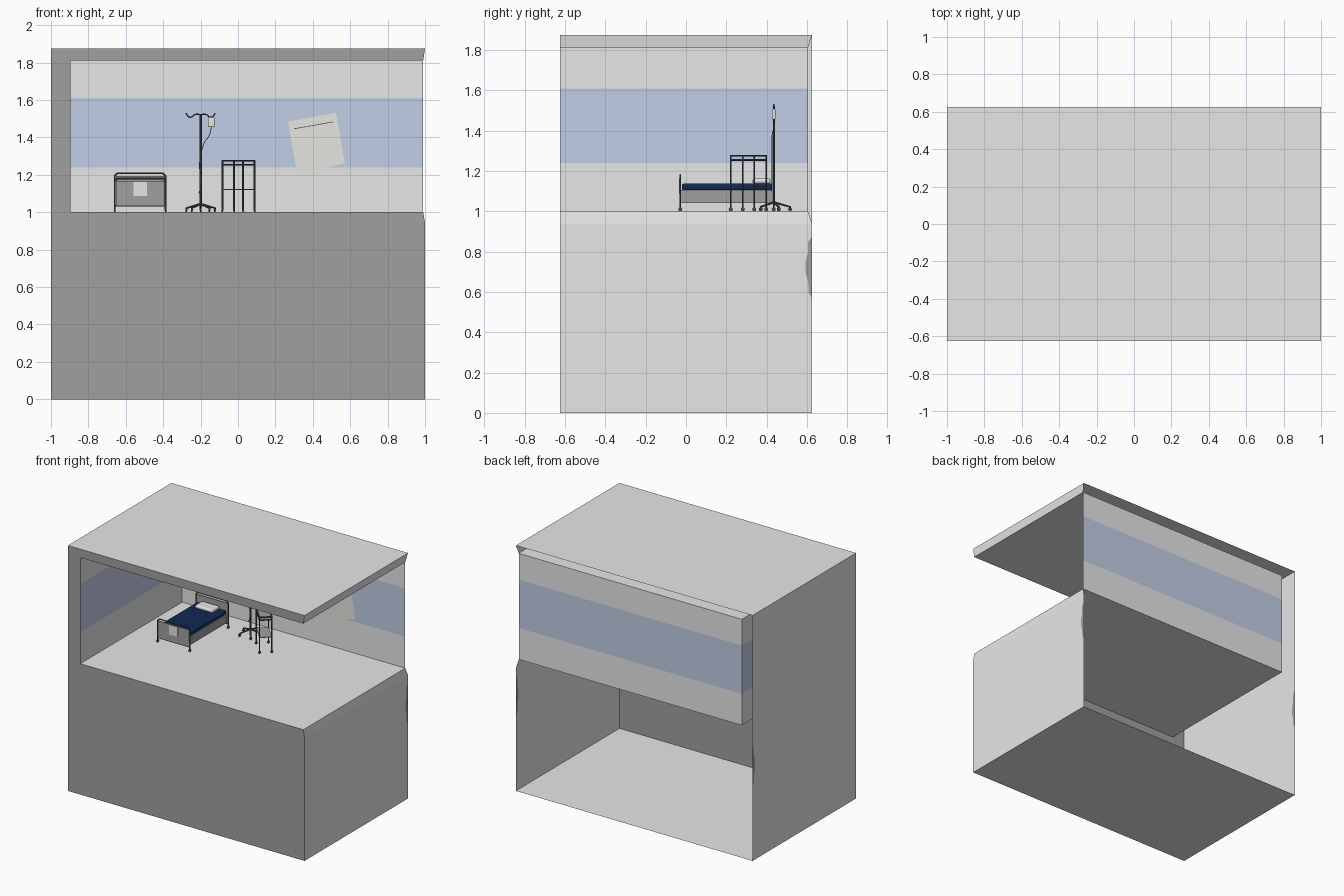
import bpy, math
from mathutils import Vector

if "Cube" in bpy.data.objects:
    bpy.data.objects.remove(bpy.data.objects["Cube"])


def material(name, rgb):
    m = bpy.data.materials.new(name)
    m.diffuse_color = (*rgb, 1)
    m.use_nodes = True
    m.node_tree.nodes["Principled BSDF"].inputs["Base Color"].default_value = m.diffuse_color
    return m


LIGHT = material("light_grey", (0.8, 0.8, 0.8))
DARK = material("mid_grey", (0.352, 0.352, 0.352))
STRIPE = material("pale_blue", (0.584, 0.67, 0.863))
BLUE = material("navy", (0.005, 0.022, 0.09))
METAL = material("dark_metal", (0.08, 0.085, 0.09))
PAPER = material("paper_white", (0.82, 0.81, 0.78))


def mesh(name, verts, faces, mats, idx=None):
    me = bpy.data.meshes.new(name)
    me.from_pydata(verts, [], faces)
    for m in mats:
        me.materials.append(m)
    for i, p in enumerate(me.polygons):
        p.material_index = idx[i] if idx else 0
    ob = bpy.data.objects.new(name, me)
    bpy.context.collection.objects.link(ob)
    return ob


def quad(name, pts, mat):
    return mesh(name, pts, [(0, 1, 2, 3)], [mat])


def box(name, lo, hi, mat, bevel=0):
    v = [(x, y, z) for x in (lo[0], hi[0]) for y in (lo[1], hi[1]) for z in (lo[2], hi[2])]
    f = [(0, 1, 3, 2), (4, 6, 7, 5), (0, 4, 5, 1), (2, 3, 7, 6), (0, 2, 6, 4), (1, 5, 7, 3)]
    ob = mesh(name, v, f, [mat])
    if bevel:
        b = ob.modifiers.new("round", 'BEVEL')
        b.width, b.segments = bevel, 3
    return ob


def tube(name, pts, r, mat=METAL, smooth=False):
    cu = bpy.data.curves.new(name, 'CURVE')
    cu.dimensions, cu.bevel_depth, cu.bevel_resolution = '3D', r, 1
    cu.use_fill_caps = True
    s = cu.splines.new('NURBS' if smooth else 'POLY')
    s.points.add(len(pts) - 1)
    for p, c in zip(s.points, pts):
        p.co = (*c, 1)
    if smooth:
        s.order_u, s.use_endpoint_u, s.resolution_u = 3, True, 4
    cu.materials.append(mat)
    ob = bpy.data.objects.new(name, cu)
    bpy.context.collection.objects.link(ob)
    return ob


def caster(name, x, y):
    bpy.ops.mesh.primitive_cylinder_add(vertices=10, radius=0.01, depth=0.008,
                                        location=(x, y, 1.01), rotation=(0, math.pi / 2, 0))
    ob = bpy.context.object
    ob.name = name
    ob.data.materials.append(METAL)


# Main levels of the case
F, B, BI = -0.625, 0.625, 0.605       # front, back, inner back
L, LI, R, RI = -1, -0.895, 1, 0.99    # left, inner left, right, inner right
TOP, CEIL, FLOOR, LIP = 1.875, 1.81, 1.0, 0.94

# Outer case: bottom, roof, front frame
quad("base", [(L, F, 0), (L, B, 0), (R, B, 0), (R, F, 0)], LIGHT)
quad("roof", [(L, F, TOP), (R, F, TOP), (R, B, TOP), (L, B, TOP)], LIGHT)
mesh("front_frame",
     [(L, F, 0), (R, F, 0), (R, F, LIP), (RI, F, FLOOR), (LI, F, FLOOR), (LI, F, CEIL),
      (RI, F, CEIL), (R, F, TOP), (L, F, TOP)],
     [(0, 1, 2, 3, 4, 8), (4, 5, 8), (5, 6, 7, 8)], [DARK])

# Side walls with a dark worn patch on the back edge
patch = [(0.625, 0.57), (0.608, 0.595), (0.606, 0.65), (0.592, 0.70), (0.594, 0.75),
         (0.604, 0.79), (0.606, 0.85), (0.625, 0.875)]
for name, x, top in (("left_wall", L, TOP), ("right_wall", R, LIP)):
    outline = [(F, 0), (B, 0)] + patch + [(B, top), (F, top)]
    wall = list(range(len(outline)))
    worn = list(range(2, 10))
    if x < 0:
        wall.reverse()
    else:
        worn.reverse()
    mesh(name, [(x, y, z) for y, z in outline], [wall, worn], [LIGHT, DARK], [0, 1])

# Slanted lips on the open right side
quad("roof_lip", [(RI, F, CEIL), (RI, BI, CEIL), (R, B, TOP), (R, F, TOP)], LIGHT)
quad("floor_lip", [(R, F, LIP), (R, B, LIP), (RI, BI, FLOOR), (RI, F, FLOOR)], LIGHT)

# Room: floor, ceiling, striped walls
quad("room_floor", [(LI, F, FLOOR), (RI, F, FLOOR), (RI, BI, FLOOR), (LI, BI, FLOOR)], LIGHT)
quad("room_ceiling", [(LI, F, CEIL), (LI, BI, CEIL), (RI, BI, CEIL), (RI, F, CEIL)], LIGHT)
for name, a, b in (("room_back_wall", (LI, BI), (RI, BI)), ("room_left_wall", (LI, F), (LI, BI))):
    v = [(*p, z) for z in (FLOOR, 1.24, 1.61, CEIL) for p in (a, b)]
    mesh(name, v, [(i, i + 1, i + 3, i + 2) for i in (0, 2, 4)], [LIGHT, STRIPE], [0, 1, 0])

# Tilted poster with a printed line
quad("poster", [(0.316, 0.600, 1.211), (0.572, 0.600, 1.26),
                (0.524, 0.600, 1.532), (0.267, 0.600, 1.484)], PAPER)
quad("poster_line", [(0.30, 0.598, 1.444), (0.508, 0.598, 1.481),
                     (0.508, 0.598, 1.485), (0.30, 0.598, 1.448)], METAL)

# Bed
bx, hw = -0.523, 0.136
box("bed_body", (bx - 0.125, -0.025, 1.04), (bx + 0.125, 0.43, 1.105), DARK)
box("blanket", (bx - 0.123, -0.02, 1.105), (bx + 0.123, 0.43, 1.137), BLUE, 0.008)
box("pillow", (bx - 0.075, 0.33, 1.137), (bx + 0.075, 0.42, 1.163), LIGHT, 0.011)
for name, y, top in (("foot", -0.028, 1.18), ("head", 0.435, 1.208)):
    c = 0.014
    tube(name + "_rail", [(bx - hw, y, 1.01), (bx - hw, y, top - c), (bx - hw + c, y, top),
                          (bx + hw - c, y, top), (bx + hw, y, top - c), (bx + hw, y, 1.01)], 0.005)
    tube(name + "_lower_bar", [(bx - hw, y, 1.035), (bx + hw, y, 1.035)], 0.004)
    box(name + "_board", (bx - 0.13, y - 0.003, 1.035), (bx + 0.13, y + 0.003, top - 0.015), DARK)
    for s in (-1, 1):
        caster(name + "_caster", bx + s * hw, y)
box("bed_chart", (bx - 0.037, -0.035, 1.088), (bx + 0.037, -0.031, 1.162), PAPER)

# Drip stand with five-legged base
px, py = -0.2, 0.436
tube("drip_pole", [(px, py, 1.03), (px, py, 1.52)], 0.0065)
for i in range(5):
    a = math.radians(90 + 72 * i)
    ex, ey = px + 0.08 * math.cos(a), py + 0.08 * math.sin(a)
    tube("stand_leg", [(px, py, 1.045), (ex, ey, 1.022), (ex, ey, 1.01)], 0.006)
    caster("stand_caster", ex, ey)
for s in (-1, 1):
    tube("drip_hook", [(px, py, 1.52), (px + s * 0.025, py, 1.53), (px + s * 0.05, py, 1.505),
                       (px + s * 0.07, py, 1.512), (px + s * 0.078, py, 1.53)], 0.004, smooth=True)
bagx = -0.143
box("drip_bag", (bagx - 0.017, py - 0.008, 1.455), (bagx + 0.017, py + 0.008, 1.508), PAPER, 0.006)
tube("drip_line", [(bagx, py, 1.455), (bagx - 0.005, py, 1.41), (px + 0.02, py - 0.01, 1.38),
                   (px + 0.006, py - 0.01, 1.33), (px - 0.012, py - 0.01, 1.24),
                   (px + 0.014, py - 0.01, 1.16), (px - 0.01, py - 0.01, 1.10)], 0.002, smooth=True)

# Rotated trolley: legs, rails, tray and shelf
corners = [(0.027, 0.222), (0.089, 0.282), (-0.021, 0.398), (-0.083, 0.338)]
for x, y in corners:
    tube("trolley_leg", [(x, y, 1.01), (x, y, 1.276)], 0.005)
    caster("trolley_caster", x, y)
for z in (1.276, 1.254):
    for i in range(4):
        tube("trolley_rail", [(*corners[i], z), (*corners[(i + 1) % 4], z)], 0.005)
for name, z in (("trolley_tray", 1.254), ("trolley_shelf", 1.118)):
    v = [(x, y, z + d) for d in (0, 0.005) for x, y in corners]
    mesh(name, v, [(3, 2, 1, 0), (4, 5, 6, 7)] +
         [(i, (i + 1) % 4, (i + 1) % 4 + 4, i + 4) for i in range(4)], [DARK])

# Turn tubes into meshes and smooth them
bpy.ops.object.select_all(action='DESELECT')
tubes = [o for o in bpy.data.objects if o.type == 'CURVE']
for o in tubes:
    o.select_set(True)
bpy.context.view_layer.objects.active = tubes[0]
bpy.ops.object.convert(target='MESH')
bpy.ops.object.shade_smooth_by_angle()
